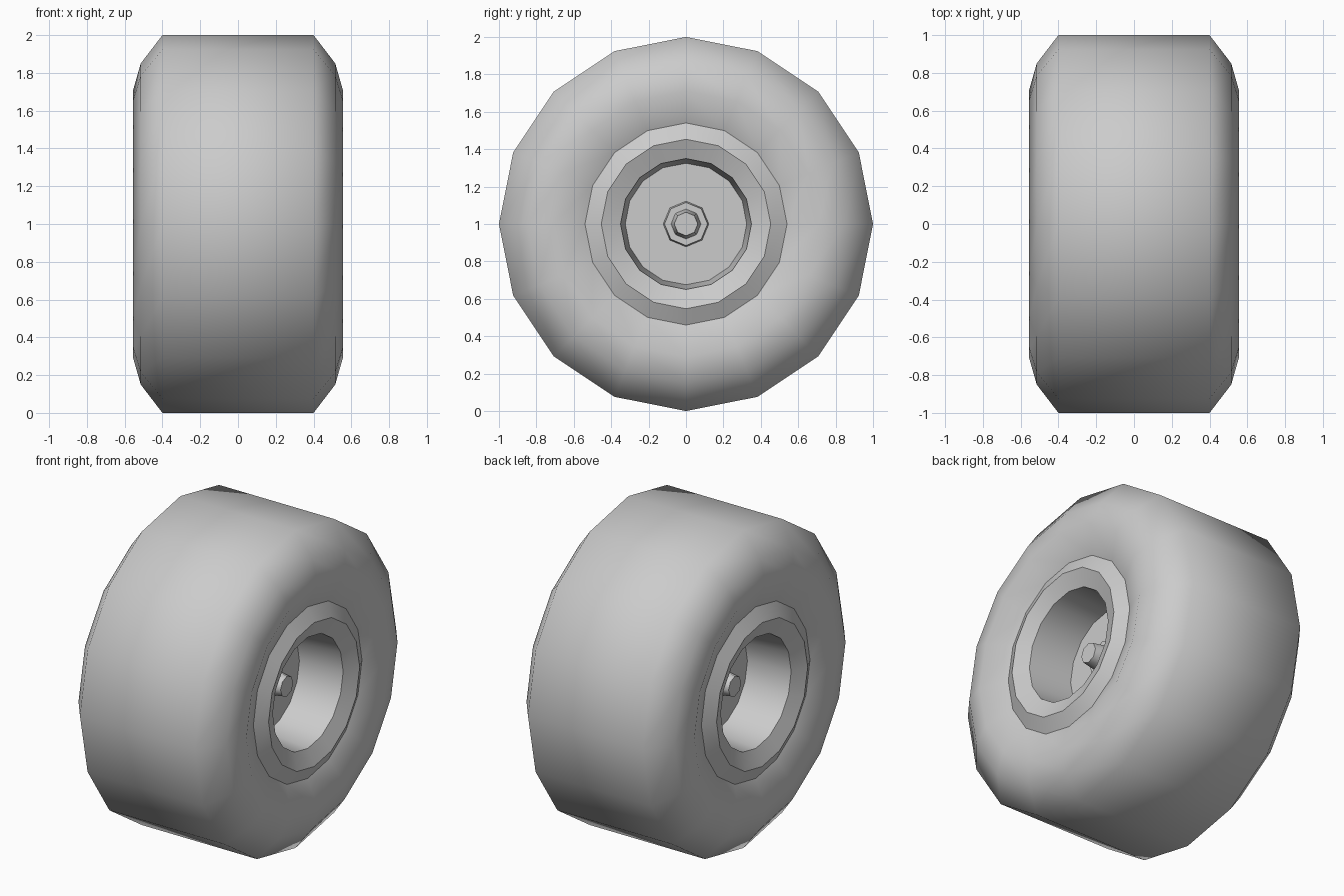
import bpy, bmesh, math

if "Cube" in bpy.data.objects:
    bpy.data.objects.remove(bpy.data.objects["Cube"])


def lathe(name, profile, sides, angle, closed=False):
    """Revolve (x, radius) points around the wheel axle; radius 0 closes an end."""
    bm = bmesh.new()
    rings = []
    for x, r in profile:
        if r == 0:
            rings.append([bm.verts.new((x, 0, 1))] * sides)
        else:
            rings.append([bm.verts.new((x, r * math.sin(2 * math.pi * i / sides),
                                        1 + r * math.cos(2 * math.pi * i / sides)))
                          for i in range(sides)])
    pairs = list(zip(rings, rings[1:]))
    if closed:
        pairs.append((rings[-1], rings[0]))
    for a, b in pairs:
        for i in range(sides):
            j = (i + 1) % sides
            bm.faces.new(list(dict.fromkeys((a[i], a[j], b[j], b[i]))))
    bmesh.ops.recalc_face_normals(bm, faces=bm.faces)
    mesh = bpy.data.meshes.new(name)
    bm.to_mesh(mesh)
    bm.free()
    obj = bpy.data.objects.new(name, mesh)
    bpy.context.collection.objects.link(obj)
    bpy.ops.object.select_all(action='DESELECT')
    obj.select_set(True)
    bpy.context.view_layer.objects.active = obj
    bpy.ops.object.shade_smooth_by_angle(angle=math.radians(angle))
    return obj


def both_sides(half):
    """Mirror a half profile across x = 0."""
    return [(-x, r) for x, r in half] + half[::-1]


# Tyre: sidewall bead, bulge, shoulder and flat tread
lathe("tyre", both_sides([(0.485, 0.54), (0.555, 0.71), (0.515, 0.85), (0.40, 1.0)]), 16, 75)

# Rim: raised lip, deep barrel and centre disc on each side
half_rim = [(0.485, 0.54), (0.53, 0.453), (0.487, 0.35), (0.20, 0.325), (0.20, 0)]
for side, sign in (("right", 1), ("left", -1)):
    lathe(side + "_rim", [(sign * x, r) for x, r in half_rim], 16, 25)
    # Hub flange with tapered axle end
    hub = [(0.19, 0.124), (0.235, 0.115), (0.235, 0.08), (0.34, 0.063), (0.34, 0)]
    lathe(side + "_hub", [(sign * x, r) for x, r in hub], 8, 50)
